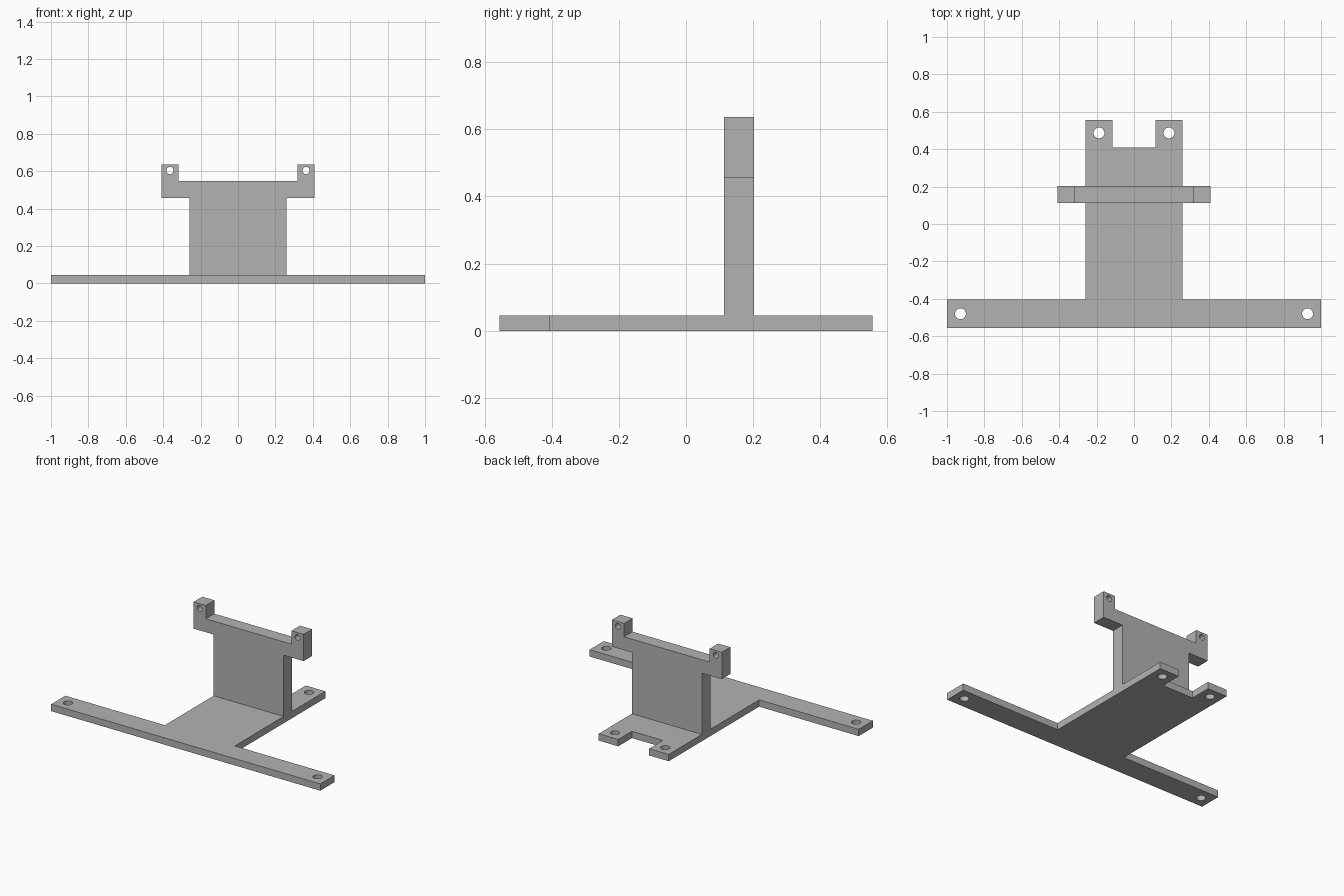
import bpy, bmesh
from mathutils import Matrix, Vector

cube = bpy.data.objects.get("Cube")
if cube:
    bpy.data.objects.remove(cube, do_unlink=True)

grey = bpy.data.materials.new("plain grey")
grey.use_nodes = True
colour = (0.45, 0.45, 0.45, 1)
grey.diffuse_color = colour
grey.node_tree.nodes["Principled BSDF"].inputs["Base Color"].default_value = colour


def make_object(name, bm):
    bmesh.ops.recalc_face_normals(bm, faces=bm.faces)
    mesh = bpy.data.meshes.new(name)
    bm.to_mesh(mesh)
    bm.free()
    mesh.materials.append(grey)
    obj = bpy.data.objects.new(name, mesh)
    bpy.context.collection.objects.link(obj)
    return obj


def slab(name, half, to_3d, depth, holes):
    """Mirror a half outline, extrude it by depth and drill mirrored round holes."""
    outline = half + [(-u, v) for u, v in reversed(half)]
    bm = bmesh.new()
    face = bm.faces.new([bm.verts.new(to_3d(u, v)) for u, v in outline])
    moved = bmesh.ops.extrude_face_region(bm, geom=[face])["geom"]
    bmesh.ops.translate(bm, vec=depth, verts=[g for g in moved if isinstance(g, bmesh.types.BMVert)])
    obj = make_object(name, bm)

    # Drill cutters run along the extrusion direction
    drill = bmesh.new()
    turn = depth.to_track_quat('Z', 'Y').to_matrix().to_4x4()
    for u, v, radius in holes:
        for side in (-1, 1):
            centre = to_3d(side * u, v) + depth / 2
            bmesh.ops.create_cone(drill, cap_ends=True, segments=32, radius1=radius, radius2=radius,
                                  depth=depth.length * 2, matrix=Matrix.Translation(centre) @ turn)
    cutter = make_object(name + "_drill", drill)
    cutter.hide_render = True
    cut = obj.modifiers.new("holes", 'BOOLEAN')
    cut.operation = 'DIFFERENCE'
    cut.solver = 'EXACT'
    cut.object = cutter
    graph = bpy.context.evaluated_depsgraph_get()
    drilled = bpy.data.meshes.new_from_object(obj.evaluated_get(graph))
    obj.modifiers.clear()
    obj.data = drilled
    bpy.data.objects.remove(cutter, do_unlink=True)
    return obj


# Flat base: wide front bar, central plate and two rear tabs
slab("base_plate",
     [(1, -0.555), (1, -0.405), (0.26, -0.405), (0.26, 0.555), (0.115, 0.555), (0.115, 0.41)],
     lambda u, v: Vector((u, v, 0)), Vector((0, 0, 0.046)),
     [(0.928, -0.48, 0.029), (0.187, 0.487, 0.029)])

# Upright wall with side arms and raised drilled ears
slab("upright_bracket",
     [(0.26, 0.046), (0.26, 0.457), (0.408, 0.457), (0.408, 0.637), (0.318, 0.637), (0.318, 0.547)],
     lambda u, v: Vector((u, 0.113, v)), Vector((0, 0.09, 0)),
     [(0.364, 0.604, 0.019)])
